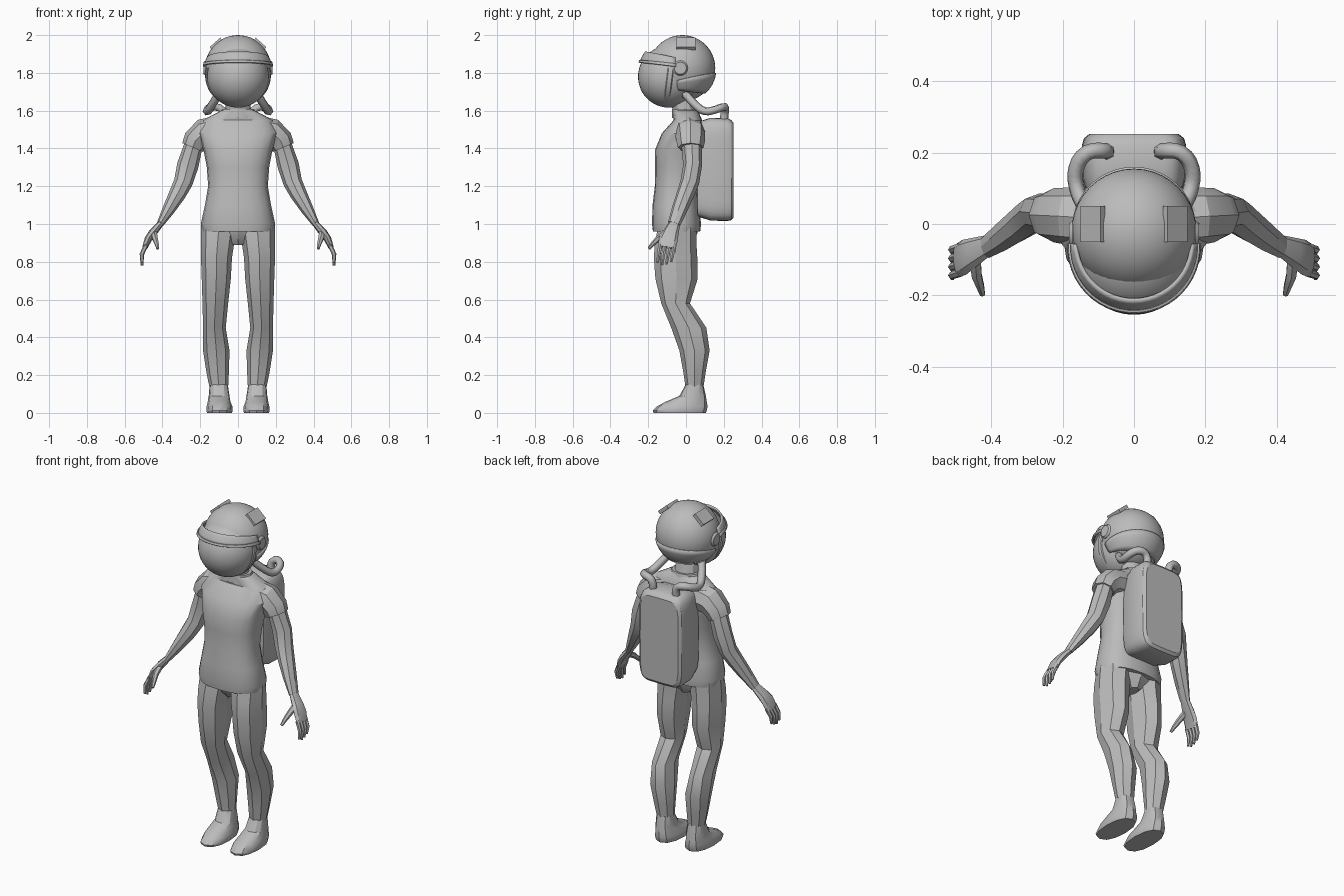
import bpy, bmesh, math
from mathutils import Vector, Matrix

old = bpy.data.objects.get("Cube")
if old:
    bpy.data.objects.remove(old)

X, Y, Z = Vector((1, 0, 0)), Vector((0, 1, 0)), Vector((0, 0, 1))

grey = bpy.data.materials.new("plain grey")
grey.use_nodes = True
grey.diffuse_color = (0.5, 0.5, 0.5, 1)
grey.node_tree.nodes["Principled BSDF"].inputs["Base Color"].default_value = (0.5, 0.5, 0.5, 1)


def finish(name, bm, mirror=False, angle=30):
    """Turn a bmesh into a shaded object, optionally mirrored across x."""
    bmesh.ops.recalc_face_normals(bm, faces=bm.faces)
    mesh = bpy.data.meshes.new(name)
    bm.to_mesh(mesh)
    bm.free()
    for poly in mesh.polygons:
        poly.use_smooth = True
    mesh.set_sharp_from_angle(angle=math.radians(angle))
    mesh.materials.append(grey)
    obj = bpy.data.objects.new(name, mesh)
    bpy.context.collection.objects.link(obj)
    if mirror:
        obj.modifiers.new("mirror", "MIRROR").use_mirror_merge = False
    return obj


def loft(name, rows, sides=8, mirror=False, axis=None, ref=Y, power=2, angle=30):
    """Skin rings (x, y, z, radius across, radius along ref) along a path."""
    bm = bmesh.new()
    points = [Vector(row[:3]) for row in rows]
    rings = []
    for i, row in enumerate(rows):
        before, after = points[max(i - 1, 0)], points[min(i + 1, len(rows) - 1)]
        tangent = (axis or (after - before)).normalized()
        v = (ref - tangent * ref.dot(tangent)).normalized()
        u = v.cross(tangent)
        ring = []
        for k in range(sides):
            a = math.tau * k / sides
            c, s = math.cos(a), math.sin(a)
            c = math.copysign(abs(c) ** (2 / power), c)
            s = math.copysign(abs(s) ** (2 / power), s)
            ring.append(bm.verts.new(points[i] + u * c * row[3] + v * s * row[4]))
        rings.append(ring)
    for low, high in zip(rings, rings[1:]):
        for k in range(sides):
            j = (k + 1) % sides
            bm.faces.new((low[k], low[j], high[j], high[k]))
    bm.faces.new(rings[0])
    bm.faces.new(rings[-1])
    return finish(name, bm, mirror, angle)


def ball(name, centre, radius):
    bm = bmesh.new()
    bmesh.ops.create_uvsphere(bm, u_segments=40, v_segments=24, radius=radius,
                              matrix=Matrix.Translation(centre))
    return finish(name, bm)


def band(name, centre, radius, facing, spread, middle, ends, thick=0.01, steps=24):
    """Curved strip on a sphere; elevations blend from the middle to the ends."""
    bm = bmesh.new()
    rows = []
    for i in range(steps + 1):
        t = 2 * i / steps - 1
        azimuth = math.radians(t * spread)
        row = []
        for f in range(5):
            mid = middle[0] + (middle[1] - middle[0]) * f / 4
            end = ends[0] + (ends[1] - ends[0]) * f / 4
            e = math.radians(mid + (end - mid) * t * t)
            spot = Vector((math.sin(azimuth) * math.cos(e),
                           facing * math.cos(azimuth) * math.cos(e), math.sin(e)))
            row.append(bm.verts.new(Vector(centre) + spot * radius))
        rows.append(row)
    for a, b in zip(rows, rows[1:]):
        for f in range(4):
            bm.faces.new((a[f], b[f], b[f + 1], a[f + 1]))
    obj = finish(name, bm)
    solid = obj.modifiers.new("thickness", "SOLIDIFY")
    solid.thickness = thick
    solid.offset = 0


# Body
loft("shirt", [
    (0, -.05, .96, .188, .125), (0, -.05, 1.0, .197, .13), (0, -.055, 1.1, .175, .122),
    (0, -.053, 1.2, .158, .112), (0, -.045, 1.3, .165, .118), (0, -.038, 1.39, .182, .127),
    (0, -.015, 1.48, .21, .113), (0, .01, 1.55, .185, .075), (0, .0, 1.585, .12, .07),
    (0, -.005, 1.6, .09, .065)], 20, axis=Z, power=2.4, angle=35)
loft("neck", [
    (0, 0, 1.56, .105, .075), (0, -.005, 1.61, .085, .068), (0, -.01, 1.61, .068, .062),
    (0, -.03, 1.7, .06, .06)], 12, axis=Z)
loft("pelvis", [
    (0, -.04, 1.0, .18, .105), (0, -.04, .95, .13, .1), (0, -.035, .89, .035, .065)], 8, axis=Z)

# Legs running down into the feet
loft("leg", [
    (.1, -.045, 1.0, .095, .1), (.108, -.055, .9, .088, .11), (.114, -.055, .82, .082, .115),
    (.115, -.05, .71, .077, .112), (.12, -.055, .58, .068, .076), (.125, .015, .45, .06, .093),
    (.115, .045, .33, .07, .08), (.108, .045, .22, .06, .06), (.102, .045, .14, .05, .048)],
    mirror=True, axis=Z)
loft("foot", [
    (.102, .045, .15, .048, .047), (.1, .035, .09, .055, .07), (.1, .002, .06, .06, .108),
    (.098, -.02, .035, .068, .134), (.098, -.033, .012, .07, .143), (.098, -.033, 0, .066, .138)],
    12, mirror=True, axis=Z, power=2.3)

# Arms
loft("sleeve", [
    (.08, .015, 1.495, .085, .085), (.185, .022, 1.478, .078, .08), (.225, .025, 1.44, .068, .076),
    (.24, .025, 1.405, .06, .068)], mirror=True)
loft("arm", [
    (.232, .03, 1.43, .048, .055), (.266, .035, 1.31, .057, .05), (.29, .02, 1.22, .05, .05),
    (.32, -.002, 1.16, .045, .047), (.365, -.033, 1.08, .034, .042),
    (.412, -.063, 1.0, .019, .034)], mirror=True)
loft("palm", [
    (.408, -.06, 1.005, .017, .03), (.45, -.08, .955, .022, .042), (.475, -.093, .92, .02, .05),
    (.493, -.102, .875, .014, .048)], mirror=True)
for i in range(4):
    shift = (i - 1.5) * .024
    drop = .012 * abs(i - 1.3)
    loft(f"finger_{i + 1}", [
        (.486, -.1 + shift, .89, .012, .012), (.509, -.108 + shift, .84, .012, .011),
        (.508, -.115 + shift, .778 + drop, .007, .007)], 6, mirror=True)
loft("thumb", [
    (.445, -.095, .955, .018, .018), (.44, -.145, .925, .016, .016),
    (.43, -.175, .895, .012, .012), (.424, -.197, .87, .008, .008)], 6, mirror=True, ref=X)

# Helmet
shell_centre, visor_centre = (0, -.02, 1.825), (0, -.09, 1.78)
ball("helmet_shell", shell_centre, .175)
ball("visor", visor_centre, .164)
band("helmet_brow", (0, -.07, 1.8), .18, -1, 95, (20, 38), (14, 26))
band("brow_trim", (0, -.07, 1.8), .185, -1, 95, (17, 21), (10, 15))
band("helmet_back_guard", shell_centre, .177, 1, 100, (-48, -8), (-40, -22))

# Frame around the lower visor
frame = []
for i in range(25):
    a = math.pi * (i / 24 * 1.16 - .08)
    frame.append((.167 * math.cos(a), -.085 - .02 * math.sin(a), 1.785 - .158 * math.sin(a),
                  .007, .016))
loft("visor_frame", frame, 8)

loft("ear_disc", [
    (.14, -.03, 1.825, .04, .04), (.172, -.03, 1.825, .04, .04), (.182, -.03, 1.825, .032, .032)],
    16, mirror=True, axis=X)

bm = bmesh.new()
tilt = Matrix.Rotation(.73, 4, "Y")
bmesh.ops.create_cube(bm, size=1, matrix=Matrix.Translation(shell_centre) @ tilt
                      @ Matrix.Translation((0, .02, .173)) @ Matrix.Diagonal((.075, .1, .02, 1)))
finish("helmet_plate", bm, mirror=True)

# Backpack with rounded corners and a chamfered rear
loft("backpack", [
    (0, .06, 1.29, .125, .25), (0, .13, 1.29, .145, .272), (0, .22, 1.288, .146, .272),
    (0, .24, 1.285, .14, .265), (0, .252, 1.285, .125, .25)],
    32, axis=Y, ref=Z, power=6)

# Air hoses from the helmet to the backpack
hose = bpy.data.curves.new("hose", "CURVE")
hose.dimensions = "3D"
hose.bevel_depth = .022
hose.bevel_resolution = 1
hose.resolution_u = 3
hose.use_fill_caps = True
path = [(.1, -.005, 1.69), (.135, .045, 1.635), (.16, .1, 1.597), (.162, .155, 1.605),
        (.13, .2, 1.62), (.085, .205, 1.605), (.075, .2, 1.54)]
for side in (1, -1):
    spline = hose.splines.new("BEZIER")
    spline.bezier_points.add(len(path) - 1)
    for point, (x, y, z) in zip(spline.bezier_points, path):
        point.co = (x * side, y, z)
        point.handle_left_type = point.handle_right_type = "AUTO"
hose.materials.append(grey)
bpy.context.collection.objects.link(bpy.data.objects.new("air_hoses", hose))
